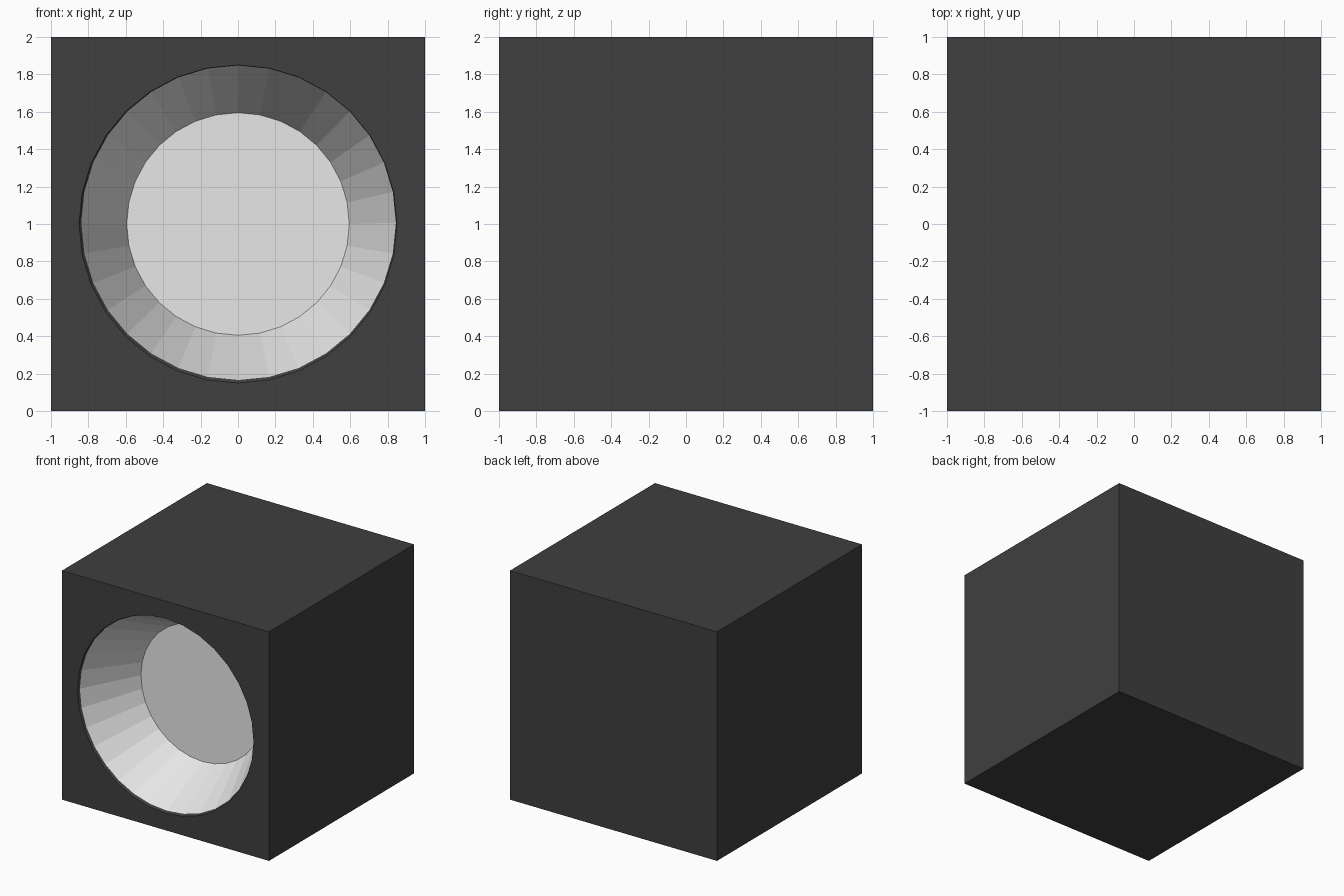
import bpy, bmesh, math

if "Cube" in bpy.data.objects:
    bpy.data.objects.remove(bpy.data.objects["Cube"])

SIDES = 32


def material(name, value):
    m = bpy.data.materials.new(name)
    m.diffuse_color = (value, value, value, 1)
    m.use_nodes = True
    m.node_tree.nodes["Principled BSDF"].inputs["Base Color"].default_value = m.diffuse_color
    return m


def ring(bm, radius, y, cx=0.0, cz=1.0, square=False):
    verts = []
    for i in range(SIDES):
        a = 2 * math.pi * i / SIDES
        c, s = math.cos(a), math.sin(a)
        k = radius / max(abs(c), abs(s)) if square else radius
        verts.append(bm.verts.new((cx + k * c, y, cz + k * s)))
    return verts


def bridge(bm, a, b, mat):
    for i in range(SIDES):
        j = (i + 1) % SIDES
        bm.faces.new((a[i], a[j], b[j], b[i])).material_index = mat


bm = bmesh.new()

# cube shell: back, sides, and front frame around the round opening
back = ring(bm, 1, 1, square=True)
front = ring(bm, 1, -1, square=True)
mouth = ring(bm, 0.85, -1)
bm.faces.new(back).material_index = 0
bridge(bm, back, front, 0)
bridge(bm, front, mouth, 0)

# thin dark lip, slightly wider at the lower left
lip = ring(bm, 0.841, -0.985, 0.003, 1.007)
bridge(bm, mouth, lip, 0)

# pale tapered recess with a flat floor
floor = ring(bm, 0.595, -0.49)
bridge(bm, lip, floor, 1)
bm.faces.new(floor).material_index = 1

bmesh.ops.recalc_face_normals(bm, faces=bm.faces[:])
mesh = bpy.data.meshes.new("cube_with_recess")
bm.to_mesh(mesh)
bm.free()
mesh.materials.append(material("dark grey", 0.05))
mesh.materials.append(material("pale grey", 0.8))
obj = bpy.data.objects.new("cube_with_recess", mesh)
bpy.context.collection.objects.link(obj)
